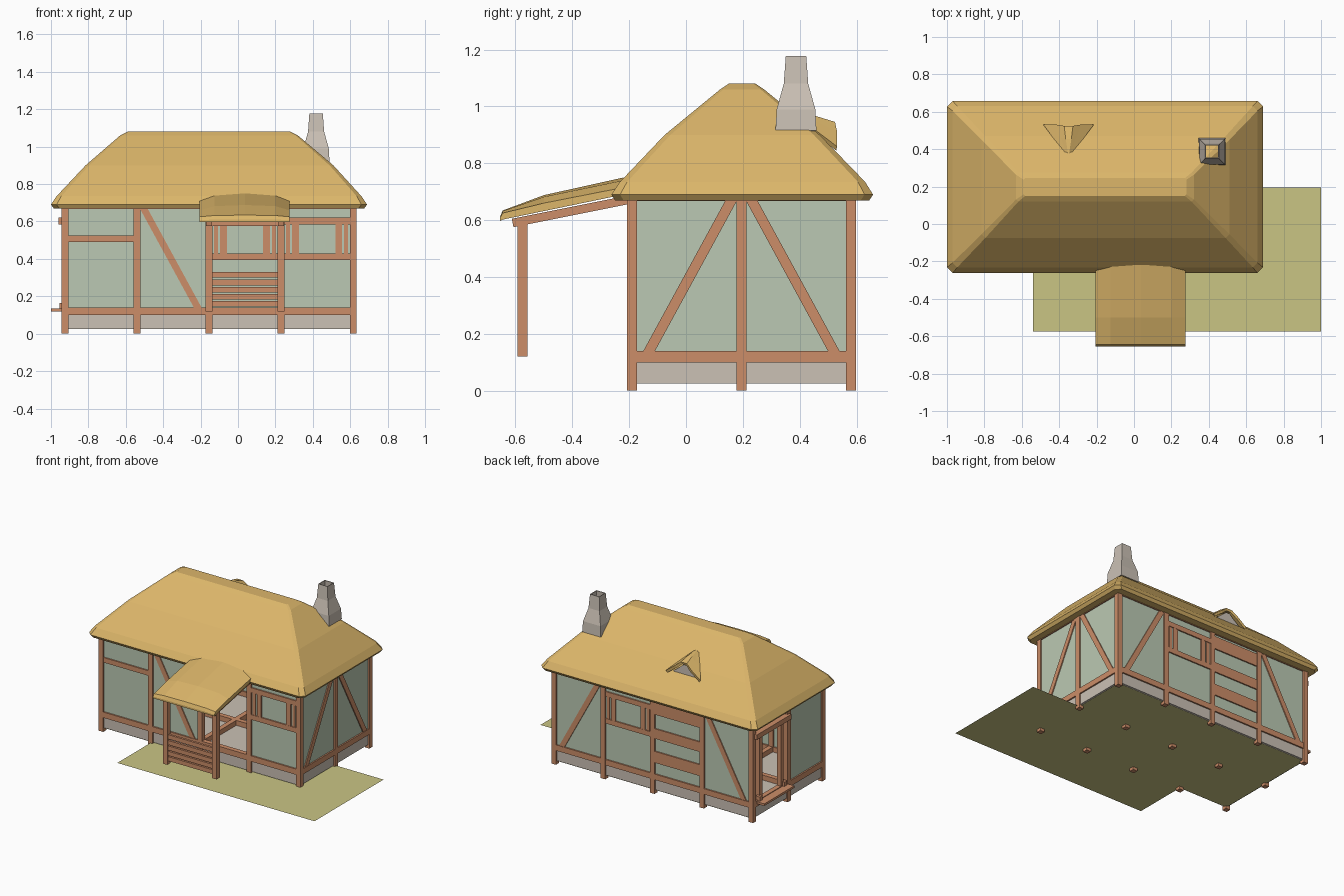
import bpy, bmesh, math
from mathutils import Vector, Matrix

if "Cube" in bpy.data.objects:
    bpy.data.objects.remove(bpy.data.objects["Cube"])


def material(name, r, g, b):
    m = bpy.data.materials.new(name)
    lin = lambda c: ((c / 255 + 0.055) / 1.055) ** 2.4
    m.diffuse_color = (lin(r), lin(g), lin(b), 1)
    m.use_nodes = True
    m.node_tree.nodes["Principled BSDF"].inputs["Base Color"].default_value = m.diffuse_color
    return m


THATCH = material("straw thatch", 220, 182, 106)
TIMBER = material("red brown timber", 204, 141, 104)
PLASTER = material("pale green plaster", 187, 201, 179)
STONE = material("warm grey stone", 203, 193, 181)
GRASS = material("dry grass", 202, 197, 132)


def finish(name, bm, mat, normals=True):
    if normals:
        bmesh.ops.recalc_face_normals(bm, faces=bm.faces)
    me = bpy.data.meshes.new(name)
    bm.to_mesh(me)
    bm.free()
    me.materials.append(mat)
    ob = bpy.data.objects.new(name, me)
    bpy.context.collection.objects.link(ob)
    return ob


def box(name, x, y, z, mat):
    bm = bmesh.new()
    m = Matrix.Translation((sum(x) / 2, sum(y) / 2, sum(z) / 2)) @ Matrix.Diagonal(
        (x[1] - x[0], y[1] - y[0], z[1] - z[0], 1))
    bmesh.ops.create_cube(bm, size=1, matrix=m)
    return finish(name, bm, mat)


def beam(name, p, q, w, d, normal, mat=TIMBER):
    """Box from p to q; w across the wall plane, d along its normal."""
    p, q, n = Vector(p), Vector(q), Vector(normal)
    a = (q - p).normalized()
    s = a.cross(n).normalized()
    n = s.cross(a)
    rot = Matrix((a, s, n)).transposed().to_4x4()
    bm = bmesh.new()
    bmesh.ops.create_cube(bm, size=1, matrix=Matrix.Translation((p + q) / 2) @ rot
                          @ Matrix.Diagonal(((q - p).length, w, d, 1)))
    return finish(name, bm, mat)


def loft(name, rings, mat, caps=True):
    bm = bmesh.new()
    vs = [[bm.verts.new(p) for p in r] for r in rings]
    n = len(vs[0])
    for a, b in zip(vs, vs[1:]):
        for i in range(n):
            bm.faces.new((a[i], a[(i + 1) % n], b[(i + 1) % n], b[i]))
    if caps:
        bm.faces.new(vs[0][::-1])
        bm.faces.new(vs[-1])
    return finish(name, bm, mat)


XS = [-0.925, -0.54, -0.155, 0.23, 0.615]
YS = [-0.19, 0.195, 0.58]
W = 0.035

# ground tiles with two corner notches, and the house floor
bm = bmesh.new()
gx, gy = XS + [1.0], [-0.575] + YS
for i in range(5):
    for j in range(3):
        if (i, j) not in ((0, 0), (4, 2)):
            bm.faces.new([bm.verts.new((gx[a], gy[b], 0.02)) for a, b in
                          ((i, j), (i + 1, j), (i + 1, j + 1), (i, j + 1))])
bmesh.ops.remove_doubles(bm, verts=bm.verts, dist=1e-4)
finish("ground", bm, GRASS)
box("house_floor", (-0.925, 0.615), (-0.19, 0.58), (0.095, 0.105), STONE)

# posts on the grid (interior ones stay short)
for i, x in enumerate(XS):
    for j, y in enumerate(YS):
        inside = 0 < i < 4 and j == 1
        box("short_post" if inside else "post", (x - W / 2, x + W / 2), (y - W / 2, y + W / 2),
            (0, 0.14 if inside else 0.69), TIMBER)

# sill beams along every grid line, wall plates on the outside
for y in YS:
    beam("long_sill", (XS[0], y, 0.12), (XS[-1], y, 0.12), 0.04, 0.034, (0, 1, 0))
for x in XS:
    beam("cross_sill", (x, YS[0], 0.12), (x, YS[-1], 0.12), 0.04, 0.034, (1, 0, 0))
for y in (YS[0], YS[-1]):
    beam("wall_plate", (XS[0], y, 0.68), (XS[-1], y, 0.68), 0.026, 0.03, (0, 1, 0))
for x in (XS[0], XS[-1]):
    beam("side_wall_plate", (x, YS[0], 0.68), (x, YS[-1], 0.68), 0.026, 0.03, (1, 0, 0))


class Bay:
    """One wall panel between two posts; u runs along the wall."""

    def __init__(self, axis, fixed, a):
        self.axis, self.fixed, self.a, self.b = axis, fixed, a, a + 0.385
        self.n = (0, 1, 0) if axis == "x" else (1, 0, 0)

    def p(self, u, z):
        return (u, self.fixed, z) if self.axis == "x" else (self.fixed, u, z)

    def panel(self, name, z0, z1, mat):
        m = (z0 + z1) / 2
        beam(name, self.p(self.a, m), self.p(self.b, m), z1 - z0, 0.014, self.n, mat)

    def rail(self, z0, z1, d=0.032, name="rail"):
        m = (z0 + z1) / 2
        beam(name, self.p(self.a, m), self.p(self.b, m), z1 - z0, d, self.n)

    def brace(self, rising):
        lo, hi = self.a + 0.055, self.b - 0.03
        if not rising:
            lo, hi = self.b - 0.055, self.a + 0.03
        beam("brace", self.p(lo, 0.13), self.p(hi, 0.68), 0.036, 0.028, self.n)

    def stud(self, u, z0, z1, w=0.035, d=0.03):
        beam("stud", self.p(u, z0), self.p(u, z1), w, d, self.n)

    def window(self):
        self.rail(0.395, 0.43)
        self.rail(0.585, 0.62)
        c = (self.a + self.b) / 2
        for s in (-1, 1):
            self.stud(c + s * 0.115, 0.42, 0.59)
            self.stud(c + s * 0.155, 0.42, 0.59, 0.022, 0.024)


front = [Bay("x", YS[0], x) for x in XS[:4]]
back = [Bay("x", YS[2], x) for x in XS[:4]]
right = [Bay("y", XS[4], y) for y in YS[:2]]
left = [Bay("y", XS[0], y) for y in YS[:2]]

# stone footing and plaster infill; two bays are open doorways
for bay in front + back + right + left:
    bay.panel("footing", 0.025, 0.10, STONE)
    if bay not in (front[2], left[1]):
        bay.panel("plaster", 0.13, 0.69, PLASTER)

# timber patterns
front[0].rail(0.49, 0.525)
front[1].brace(False)
front[3].window()
right[0].brace(True)
right[1].brace(False)
back[0].brace(True)
back[3].brace(False)
back[2].window()
for z0, z1 in ((0.22, 0.30), (0.39, 0.46), (0.56, 0.65)):
    back[1].rail(z0, z1, name="wall_board")

# left doorway with a step, frame and lintel
left[1].rail(0.585, 0.62, 0.07, "door_lintel")
for u in (0.27, 0.505):
    left[1].stud(u, 0.14, 0.6, 0.03)
box("door_step", (-1.0, -0.92), (0.22, 0.555), (0.12, 0.135), TIMBER)
for y in (0.25, 0.525):
    box("step_block", (-0.955, -0.92), (y - 0.015, y + 0.015), (0.13, 0.165), TIMBER)

# porch posts, rafters, header and slatted fence
for x in (XS[2], XS[3]):
    box("porch_post", (x - W / 2, x + W / 2), (-0.592, -0.557), (0.12, 0.60), TIMBER)
    beam("porch_rafter", (x, -0.61, 0.59), (x, -0.2, 0.672), 0.03, 0.034, (1, 0, 0))
beam("porch_header", (XS[2], -0.575, 0.59), (XS[3], -0.575, 0.59), 0.03, 0.03, (0, 1, 0))
for k in range(5):
    z = 0.16 + 0.038 * k
    if k == 4:
        z += 0.003
    beam("fence_slat", (XS[2], -0.575, z), (XS[3], -0.575, z), 0.03, 0.016, (0, 1, 0))


# hipped thatch roof
def ring(z, x0, x1, y0, y1, c):
    return [(x0 + c, y0, z), (x1 - c, y0, z), (x1, y0 + c, z), (x1, y1 - c, z),
            (x1 - c, y1, z), (x0 + c, y1, z), (x0, y1 - c, z), (x0, y0 + c, z)]


loft("thatch_roof", [ring(*r) for r in (
    (0.67, -0.985, 0.675, -0.25, 0.645, 0.03),
    (0.69, -1.0, 0.69, -0.262, 0.658, 0.03),
    (0.735, -0.97, 0.66, -0.232, 0.63, 0.025),
    (0.90, -0.815, 0.51, -0.075, 0.47, 0.02),
    (1.06, -0.63, 0.32, 0.12, 0.275, 0.012),
    (1.08, -0.59, 0.28, 0.15, 0.245, 0.008))], THATCH)

# porch thatch: lofted back to front, with a crowned top
loft("porch_thatch", [
    [(-0.205, y, b), (0.275, y, b), (0.275, y, e), (0.2, y, m), (0.0375, y, m + c),
     (-0.125, y, m), (-0.205, y, e)] for y, b, e, m, c in (
        (-0.22, 0.69, 0.715, 0.74, 0.01), (-0.50, 0.632, 0.66, 0.682, 0.006),
        (-0.645, 0.602, 0.625, 0.632, 0.002), (-0.655, 0.597, 0.608, 0.61, 0.0))], THATCH)

# eyebrow vent on the back slope
arch = [(-0.13, 0.0), (-0.06, 0.055), (-0.02, 0.09), (0.02, 0.09), (0.06, 0.055), (0.13, 0.0)]
bm = bmesh.new()
cx = -0.35
rows = []
for y, base, sx, sz in ((0.53, 0.852, 1.0, 0.95), (0.46, 0.905, 0.6, 0.6), (0.385, 0.965, 0.12, 0.06)):
    rows.append([bm.verts.new((cx + u * sx, y - (0.008 if k in (2, 3) else 0), base + v * sz))
                 for k, (u, v) in enumerate(arch)])
for a, b in zip(rows, rows[1:]):
    for i in range(5):
        bm.faces.new((a[i], a[i + 1], b[i + 1], b[i]))
vent = finish("vent_hood", bm, THATCH)
solid = vent.modifiers.new("thickness", "SOLIDIFY")
solid.thickness = 0.018
solid.offset = 0
loft("vent_opening", [[(cx + u * 0.75, y, 0.855 + v * 0.75) for u, v in arch]
                      for y in (0.505, 0.511)], STONE)

# open tapered chimney
chimney = loft("chimney", [[(0.4175 + a * h, 0.387 + b * h, z) for a, b in
                            ((-1, -1), (1, -1), (1, 1), (-1, 1))] for z, h in
                           ((0.915, 0.072), (0.99, 0.068), (1.08, 0.043), (1.177, 0.036))],
               STONE, caps=False)
wall = chimney.modifiers.new("thickness", "SOLIDIFY")
wall.thickness = 0.006
wall.offset = -1
